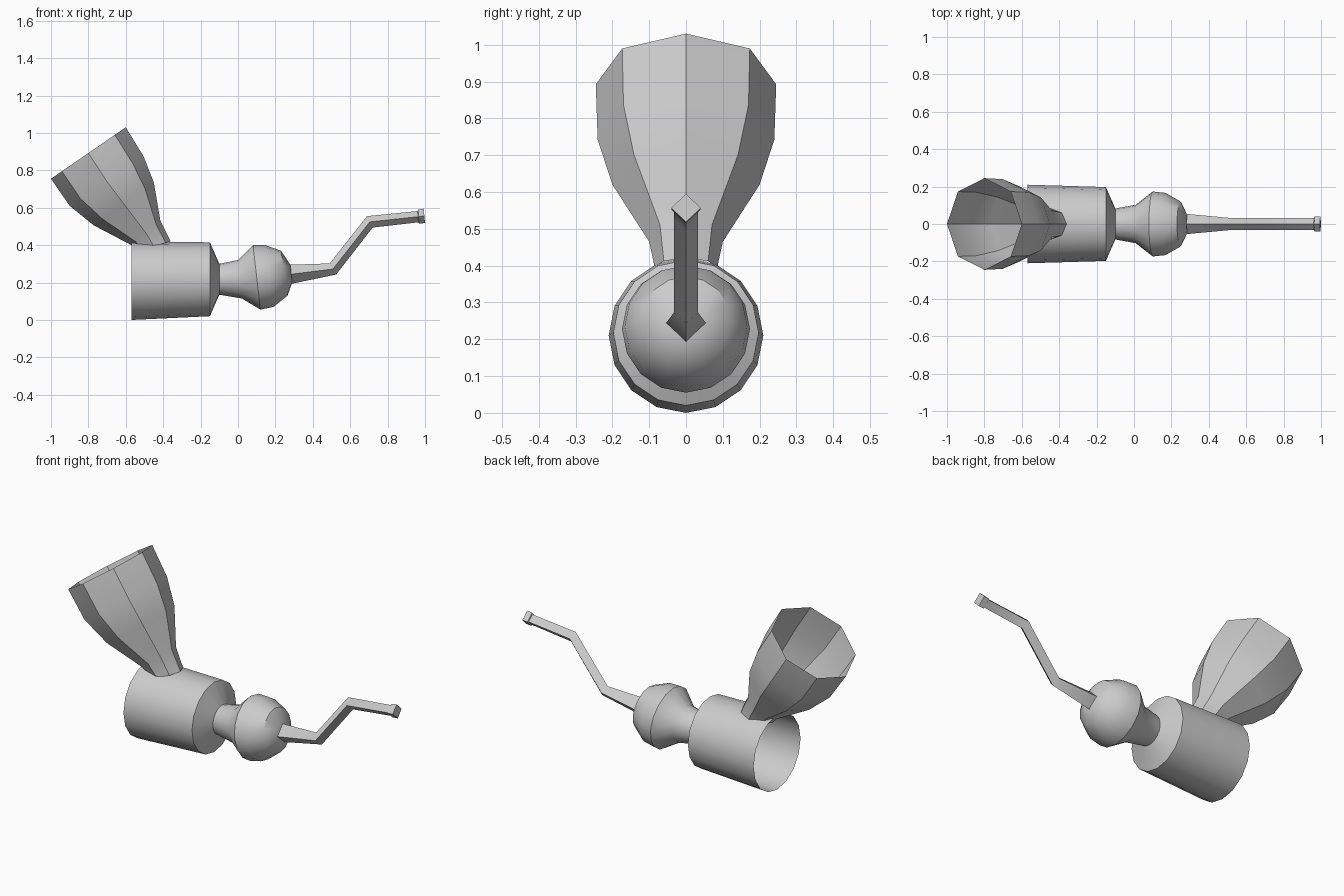
import bpy, bmesh
from math import sin, cos, pi, radians
from mathutils import Vector

if "Cube" in bpy.data.objects:
    bpy.data.objects.remove(bpy.data.objects["Cube"])


def loft(name, rings, sides, cap_start=False, cap_end=False, angle=35):
    """Skin of rings; each ring is (top x, top z, bottom x, bottom z[, half width y])."""
    bm = bmesh.new()
    loops = []
    for r in rings:
        top, bot = Vector((r[0], 0, r[1])), Vector((r[2], 0, r[3]))
        mid, arm = (top + bot) / 2, (top - bot) / 2
        wy = r[4] if len(r) > 4 else arm.length
        loops.append([bm.verts.new(mid + arm * cos(2 * pi * k / sides)
                                   + Vector((0, wy * sin(2 * pi * k / sides), 0)))
                      for k in range(sides)])
    for a, b in zip(loops, loops[1:]):
        for k in range(sides):
            j = (k + 1) % sides
            bm.faces.new((a[k], a[j], b[j], b[k]))
    if cap_start:
        bm.faces.new(loops[0])
    if cap_end:
        bm.faces.new(loops[-1])
    bmesh.ops.recalc_face_normals(bm, faces=bm.faces)
    mesh = bpy.data.meshes.new(name)
    bm.to_mesh(mesh)
    bm.free()
    ob = bpy.data.objects.new(name, mesh)
    bpy.context.collection.objects.link(ob)
    bpy.ops.object.select_all(action='DESELECT')
    ob.select_set(True)
    bpy.context.view_layer.objects.active = ob
    bpy.ops.object.shade_smooth_by_angle(angle=radians(angle))
    return ob


# Open drum, sloping shoulder, neck and bulb as one skin
loft("drum_and_bulb", [
    (-0.57, 0.42, -0.57, 0.0),
    (-0.15, 0.415, -0.15, 0.02),
    (-0.10, 0.30, -0.10, 0.135),
    (0.00, 0.32, 0.02, 0.115),
    (0.08, 0.40, 0.12, 0.055),
    (0.145, 0.40, 0.19, 0.07),
    (0.23, 0.37, 0.265, 0.13),
    (0.28, 0.295, 0.29, 0.20),
], 16, cap_end=True)

# Eight-sided open funnel whose foot sinks into the drum
loft("funnel", [
    (-0.60, 1.03, -1.00, 0.755, 0.245),
    (-0.505, 0.875, -0.90, 0.61, 0.24),
    (-0.45, 0.735, -0.77, 0.505, 0.20),
    (-0.415, 0.53, -0.57, 0.40, 0.10),
    (-0.36, 0.42, -0.54, 0.37, 0.085),
], 8)

# Bent four-sided stem with a flared mouthpiece
loft("stem", [
    (0.27, 0.295, 0.27, 0.19, 0.055),
    (0.49, 0.302, 0.525, 0.243, 0.033),
    (0.69, 0.555, 0.72, 0.494, 0.033),
    (0.96, 0.582, 0.965, 0.522, 0.033),
    (0.963, 0.590, 0.968, 0.515, 0.04),
    (0.993, 0.595, 1.00, 0.518, 0.04),
], 4, cap_start=True, cap_end=True, angle=50)
